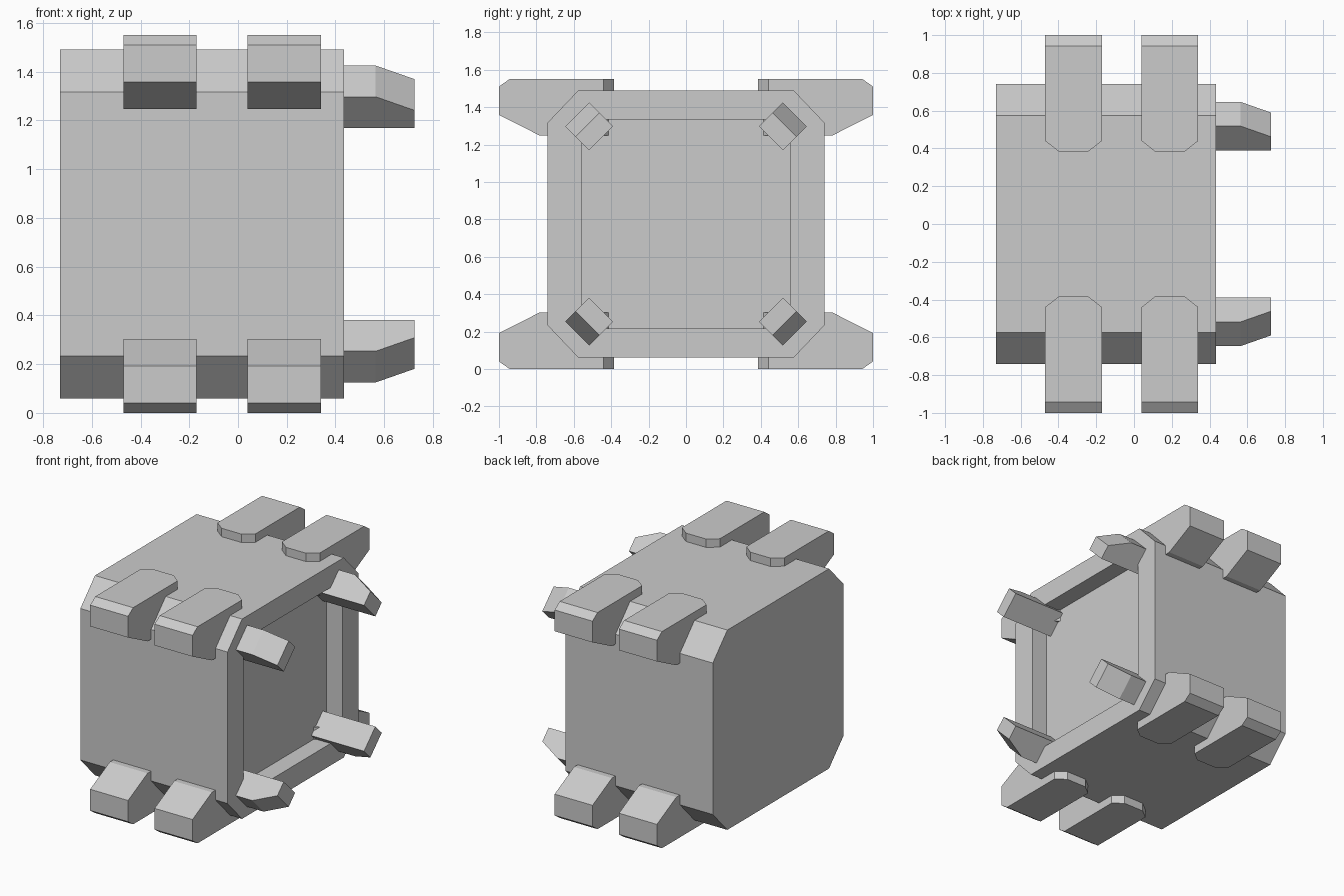
import bpy, bmesh

if "Cube" in bpy.data.objects:
    bpy.data.objects.remove(bpy.data.objects["Cube"])

MID = 0.775  # height of the horizontal symmetry plane


def loft(name, rings):
    """Solid through a list of equally long rings of (x, y, z) points."""
    bm = bmesh.new()
    loops = [[bm.verts.new(p) for p in ring] for ring in rings]
    for a, b in zip(loops, loops[1:]):
        n = len(a)
        for i in range(n):
            j = (i + 1) % n
            bm.faces.new((a[i], a[j], b[j], b[i]))
    bm.faces.new(loops[0])
    bm.faces.new(loops[-1])
    bmesh.ops.remove_doubles(bm, verts=bm.verts[:], dist=1e-5)
    bmesh.ops.dissolve_limit(bm, angle_limit=0.01, verts=bm.verts[:], edges=bm.edges[:])
    bmesh.ops.recalc_face_normals(bm, faces=bm.faces[:])
    mesh = bpy.data.meshes.new(name)
    bm.to_mesh(mesh)
    bm.free()
    obj = bpy.data.objects.new(name, mesh)
    bpy.context.collection.objects.link(obj)
    return obj


def octagon(x, hy, hz, cy, cz):
    """Chamfered rectangle; with no chamfer the corner points coincide."""
    pts = []
    for sy, sz in ((1, 1), (-1, 1), (-1, -1), (1, -1)):
        pair = [(x, sy * hy, MID + sz * (hz - cz)), (x, sy * (hy - cy), MID + sz * hz)]
        pts += pair if sy * sz > 0 else pair[::-1]
    return pts


# Body: chamfered box with a square recess in the right face
loft("body", [
    octagon(-0.73, 0.74, 0.715, 0.165, 0.173),
    octagon(0.435, 0.74, 0.715, 0.165, 0.173),
    octagon(0.435, 0.56, 0.558, 0, 0),
    octagon(0.308, 0.56, 0.558, 0, 0),
])


# Feet: side profile lofted across x, inner end clipped at both corners
def foot(name, x0, sy, sz):
    def ring(x, inner):
        profile = [(inner, 0.775), (0.943, 0.775), (1.0, 0.735),
                   (1.0, 0.583), (0.78, 0.472), (inner, 0.472)]
        return [(x, sy * y, MID + sz * z) for y, z in profile]
    loft(name, [ring(x0, 0.44), ring(x0 + 0.07, 0.385),
                ring(x0 + 0.23, 0.385), ring(x0 + 0.30, 0.44)])


# Claws: square bars turned 45 degrees, outer side tapering to the tip
def claw(name, sy, sz):
    def ring(x, taper):
        section = [(0.39, 0.522), (0.518, 0.394),
                   (0.646 - taper, 0.522 - taper), (0.518 - taper, 0.65 - taper)]
        return [(x, sy * y, MID + sz * z) for y, z in section]
    loft(name, [ring(0.29, 0), ring(0.565, 0), ring(0.725, 0.056)])


for sy, side in ((-1, "front"), (1, "back")):
    for sz, level in ((-1, "lower"), (1, "upper")):
        claw(f"{level}_{side}_claw", sy, sz)
        for x0, end in ((-0.47, "left"), (0.04, "right")):
            foot(f"{level}_{side}_{end}_foot", x0, sy, sz)
